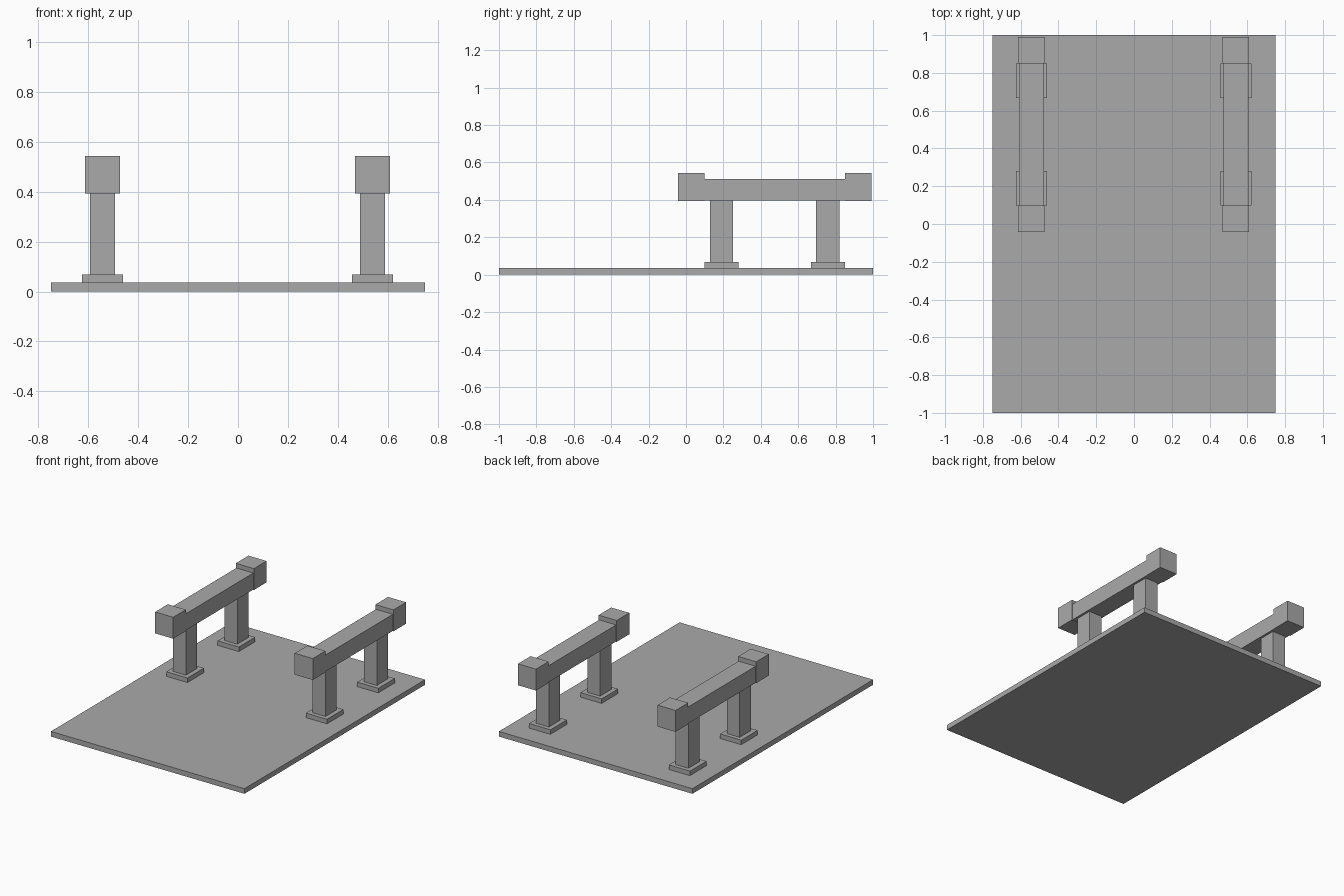
import bpy
from mathutils import Vector

default = bpy.data.objects.get("Cube")
if default:
    bpy.data.objects.remove(default, do_unlink=True)

# One plain grey for everything
grey = bpy.data.materials.new("plain_grey")
grey.use_nodes = True
grey.diffuse_color = (0.4, 0.4, 0.4, 1)
grey.node_tree.nodes["Principled BSDF"].inputs["Base Color"].default_value = grey.diffuse_color


def box(name, x, y, z):
    """Box spanning the given (low, high) range on each axis."""
    low, high = (Vector(c) for c in zip(x, y, z))
    bpy.ops.mesh.primitive_cube_add(size=1, location=(low + high) / 2)
    ob = bpy.context.object
    ob.name = name
    ob.scale = high - low
    bpy.ops.object.transform_apply(location=False, rotation=False, scale=True)
    ob.data.materials.append(grey)
    return ob


# Floor slab
box("floor_slab", (-0.75, 0.75), (-1, 1), (0, 0.036))

# Two railings, each with two footed posts, a beam and raised end blocks
for side, cx in (("right", -0.543), ("left", 0.539)):
    def across(half):
        return (cx - half, cx + half)

    for end, cy in (("front", 0.19), ("back", 0.758)):
        box(f"{side}_{end}_foot", across(0.082), (cy - 0.091, cy + 0.091), (0.036, 0.068))
        box(f"{side}_{end}_post", across(0.05), (cy - 0.062, cy + 0.062), (0.068, 0.397))
    box(f"{side}_beam", across(0.066), (0.098, 0.851), (0.396, 0.512))
    for end, y in (("front", (-0.042, 0.098)), ("back", (0.851, 0.991))):
        box(f"{side}_{end}_end_block", across(0.07), y, (0.394, 0.544))
